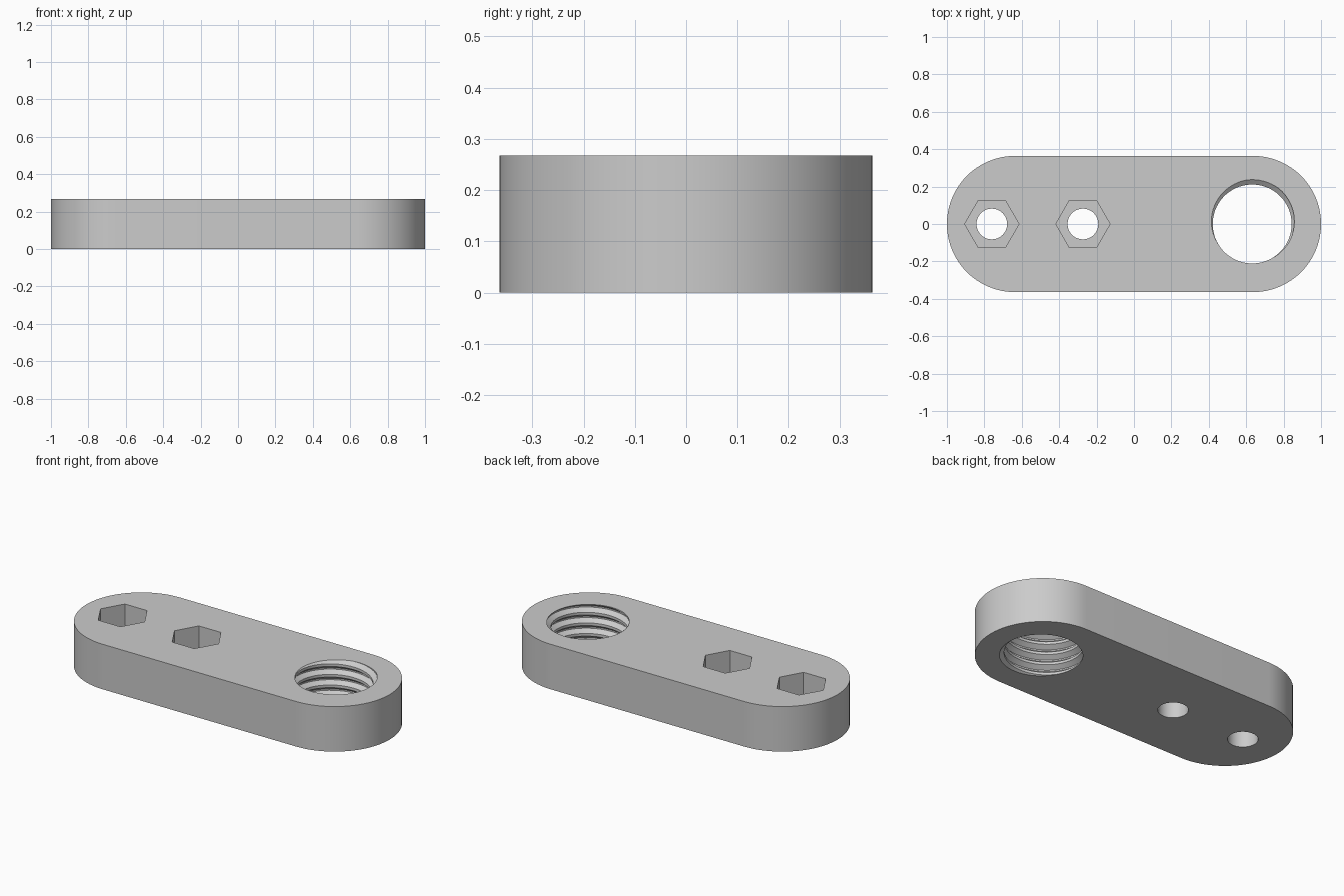
import bpy
import bmesh
from math import cos, sin, pi

if "Cube" in bpy.data.objects:
    bpy.data.objects.remove(bpy.data.objects["Cube"], do_unlink=True)

HEIGHT, END_R, END_X = 0.268, 0.364, 0.636

grey = bpy.data.materials.new("light grey")
grey.use_nodes = True
grey.diffuse_color = (0.6, 0.6, 0.6, 1)
grey.node_tree.nodes["Principled BSDF"].inputs["Base Color"].default_value = (0.6, 0.6, 0.6, 1)


def make_object(name, bm):
    bmesh.ops.recalc_face_normals(bm, faces=bm.faces)
    mesh = bpy.data.meshes.new(name)
    bm.to_mesh(mesh)
    bm.free()
    mesh.materials.append(grey)
    obj = bpy.data.objects.new(name, mesh)
    bpy.context.collection.objects.link(obj)
    return obj


def prism(name, outline, z0, z1):
    bm = bmesh.new()
    face = bm.faces.new([bm.verts.new((x, y, z0)) for x, y in outline])
    top = bmesh.ops.extrude_face_region(bm, geom=[face])["geom"]
    verts = [v for v in top if isinstance(v, bmesh.types.BMVert)]
    bmesh.ops.translate(bm, verts=verts, vec=(0, 0, z1 - z0))
    return make_object(name, bm)


def circle(cx, radius, sides):
    return [(cx + radius * cos(2 * pi * i / sides), radius * sin(2 * pi * i / sides))
            for i in range(sides)]


def thread_cutter(name, cx, minor, major, pitch, n=64):
    # One pitch of the groove: (height fraction, radius), swept along a helix
    profile = [(0, minor), (0.25, minor), (0.56, major), (0.69, major)]
    bm = bmesh.new()
    turns = int(HEIGHT / pitch) + 4
    phase = HEIGHT - (turns - 2) * pitch - 0.625 * pitch

    def point(i, k):
        i, k = i + n * (k // len(profile)), k % len(profile)
        frac, r = profile[k]
        a = 2 * pi * i / n + 0.42 * pi
        return bm.verts.new((cx + r * cos(a), r * sin(a), phase + pitch * (frac + i / n)))

    for i in range(turns * n):
        for k in range(len(profile)):
            bm.faces.new([point(i, k), point(i + 1, k), point(i + 1, k + 1), point(i, k + 1)])
    bmesh.ops.remove_doubles(bm, verts=bm.verts, dist=1e-5)
    # Close both ends with fans
    rim = [e for e in bm.edges if e.is_boundary]
    ends = [bm.verts.new((cx, 0, phase)), bm.verts.new((cx, 0, phase + (turns + 1) * pitch))]
    for e in rim:
        upper = e.verts[0].co.z > HEIGHT / 2
        bm.faces.new([e.verts[0], e.verts[1], ends[upper]])
    return make_object(name, bm)


# Rounded bar outline
steps = 48
outline = [(side * END_X + END_R * cos(a), END_R * sin(a))
           for side, start in ((1, -pi / 2), (-1, pi / 2))
           for a in [start + pi * i / steps for i in range(steps + 1)]]
bar = prism("mounting_bar", outline, 0, HEIGHT)

# Threaded hole, bolt holes and hexagonal nut pockets
cutters = [thread_cutter("thread_cutter", 0.632, 0.211, 0.237, 0.063)]
for label, x in (("outer", -0.76), ("inner", -0.273)):
    cutters.append(prism(label + "_bolt_cutter", circle(x, 0.082, 48), -0.1, HEIGHT + 0.1))
    cutters.append(prism(label + "_nut_cutter", circle(x, 0.145, 6), 0.12, HEIGHT + 0.1))

bpy.context.view_layer.objects.active = bar
bar.select_set(True)
for cutter in cutters:
    mod = bar.modifiers.new(cutter.name, "BOOLEAN")
    mod.operation, mod.solver, mod.object = "DIFFERENCE", "EXACT", cutter
    bpy.ops.object.modifier_apply(modifier=mod.name)
    bpy.data.objects.remove(cutter, do_unlink=True)

bpy.ops.object.shade_smooth_by_angle(angle=0.5)
